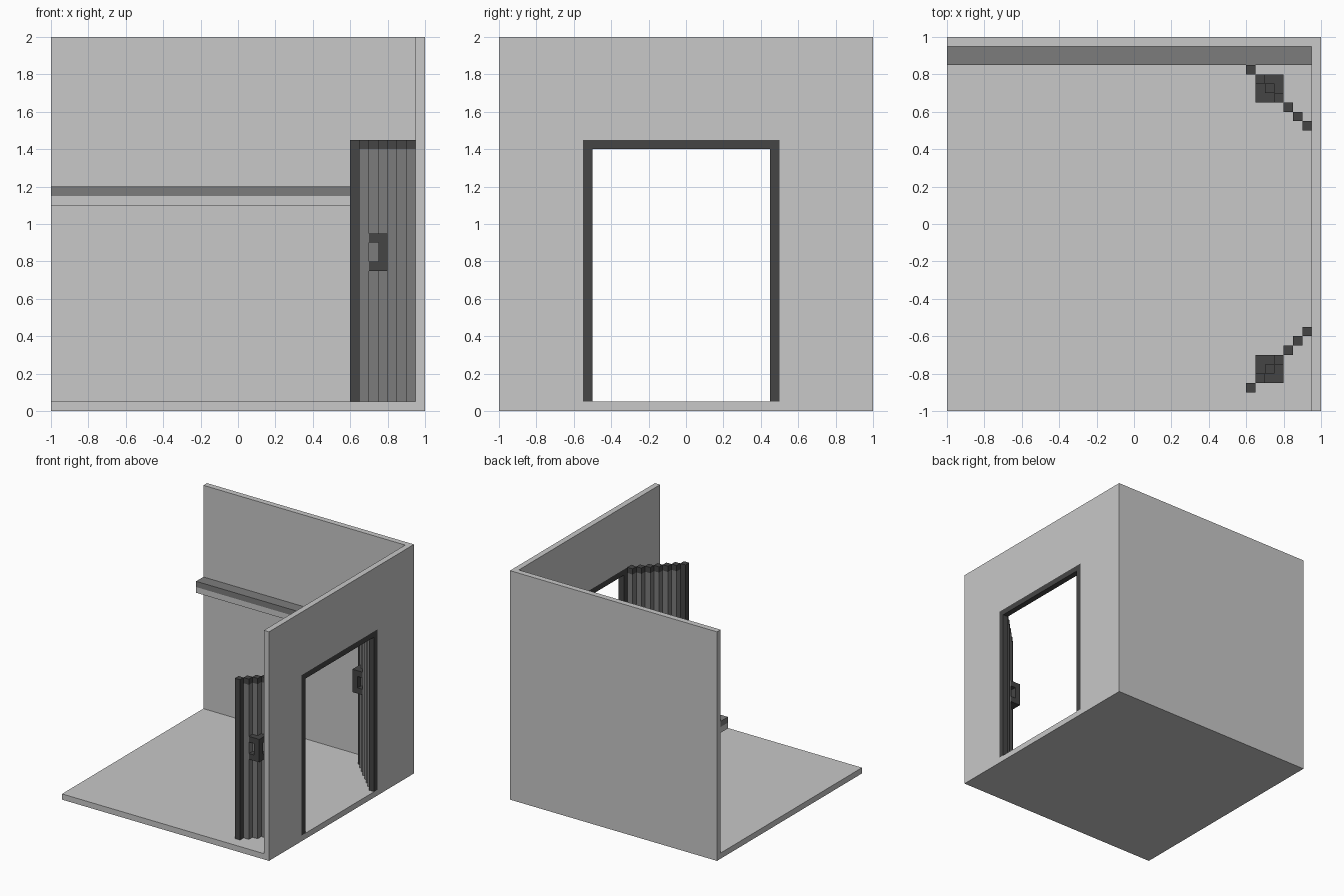
import bpy, bmesh

if "Cube" in bpy.data.objects:
    bpy.data.objects.remove(bpy.data.objects["Cube"])

V = 0.05        # grid step of the model
MID_Y = -0.025  # centre line of the doorway


def material(name, value):
    m = bpy.data.materials.new(name)
    m.diffuse_color = (value, value, value, 1)
    m.use_nodes = True
    m.node_tree.nodes["Principled BSDF"].inputs["Base Color"].default_value = m.diffuse_color
    return m


PALE = material("pale_grey", 0.578)
MID = material("mid_grey", 0.202)
DARK = material("dark_grey", 0.060)


def finish(name, bm, *mats):
    bmesh.ops.recalc_face_normals(bm, faces=bm.faces)
    me = bpy.data.meshes.new(name)
    bm.to_mesh(me)
    bm.free()
    for m in mats:
        me.materials.append(m)
    ob = bpy.data.objects.new(name, me)
    bpy.context.collection.objects.link(ob)
    return ob


def add_box(bm, lo, hi, index=0):
    """Axis-aligned box between two corners."""
    verts = bmesh.ops.create_cube(bm, size=1)["verts"]
    for v in verts:
        v.co = [a + (b - a) * (c + 0.5) for a, b, c in zip(lo, hi, v.co)]
    for f in {f for v in verts for f in v.link_faces}:
        f.material_index = index


def box(name, lo, hi, mat):
    bm = bmesh.new()
    add_box(bm, lo, hi)
    return finish(name, bm, mat)


def arch(name, points, x0, x1, mat):
    """Profile in y-z, extruded along x."""
    bm = bmesh.new()
    face = bm.faces.new([bm.verts.new((x0, y, z)) for y, z in points])
    new = bmesh.ops.extrude_face_region(bm, geom=[face])["geom"]
    moved = [g for g in new if isinstance(g, bmesh.types.BMVert)]
    bmesh.ops.translate(bm, verts=moved, vec=(x1 - x0, 0, 0))
    return finish(name, bm, mat)


# Room: floor, back wall and right wall with its doorway
box("floor", (-1, -1, 0), (1, 1, V), PALE)
box("back_wall", (-1, 0.95, V), (0.95, 1, 2), PALE)
arch("door_wall", [(-1, V), (-1, 2), (1, 2), (1, V), (0.5, V), (0.5, 1.45),
                   (-0.55, 1.45), (-0.55, V)], 0.95, 1, PALE)

# Dark frame lining the doorway
arch("door_frame", [(-0.55, V), (-0.55, 1.45), (0.5, 1.45), (0.5, V), (0.45, V),
                    (0.45, 1.4), (-0.5, 1.4), (-0.5, V)], 0.95, 1, DARK)

# Wall shelf: pale support under a mid grey top
bm = bmesh.new()
add_box(bm, (-1, 0.85, 1.1), (0.95, 0.95, 1.15), 0)
add_box(bm, (-1, 0.85, 1.15), (0.95, 0.95, 1.2), 1)
finish("wall_shelf", bm, PALE, MID)


def door(prefix, side):
    """Open door leaf stepping diagonally away from the frame."""
    def cell(bm, i, j, z0, z1, index=0):
        # i steps from the free edge along x, j steps along the leaf in y
        x = 0.6 + i * V
        ya = MID_Y + side * (0.875 - j * V)
        yb = ya - side * V
        add_box(bm, (x, min(ya, yb), z0), (x + V, max(ya, yb), z1), index)

    # Leaf columns, with a dark free edge and top rail
    bm = bmesh.new()
    cell(bm, 0, 0, V, 1.45, 1)
    for i in range(1, 7):
        cell(bm, i, i, V, 1.4, 0)
        cell(bm, i, i, 1.4, 1.45, 1)
    finish(prefix + "_door", bm, MID, DARK)

    # Pull handles on both faces: a grip held by upper and lower brackets
    bm = bmesh.new()
    for grip, brackets in (((3, 1), ((2, 1), (3, 2))), ((1, 3), ((1, 2), (2, 3)))):
        cell(bm, *grip, 0.75, 0.95)
        for b in brackets:
            cell(bm, *b, 0.75, 0.8)
            cell(bm, *b, 0.9, 0.95)
    finish(prefix + "_door_handles", bm, DARK)


door("front", -1)
door("back", 1)
